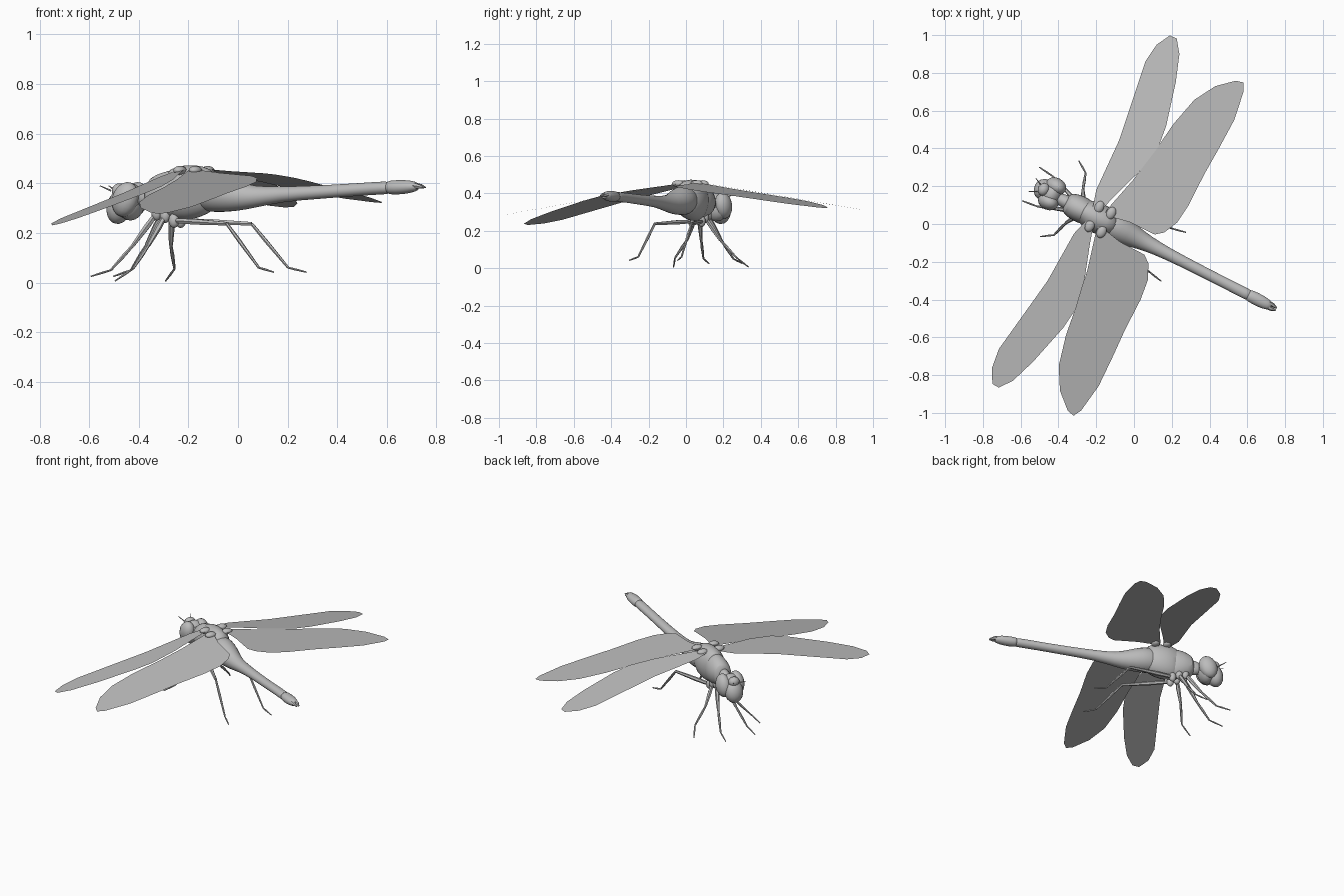
import bpy, bmesh, math
from mathutils import Matrix, Vector

cube = bpy.data.objects.get("Cube")
if cube:
    bpy.data.objects.remove(cube)

# One grey for the whole insect
grey = bpy.data.materials.new("soft_grey")
grey.use_nodes = True
COLOUR = (0.5, 0.5, 0.5, 1)
grey.diffuse_color = COLOUR
grey.node_tree.nodes["Principled BSDF"].inputs["Base Color"].default_value = COLOUR

# Body frame: u runs to the tail, v to the insect's left side
PLACE = Matrix.Translation((-0.2, 0.035, 0)) @ Matrix.Rotation(math.radians(-27), 4, 'Z')


def finish(name, bm, smooth=True, subdiv=0):
    bmesh.ops.transform(bm, matrix=PLACE, verts=bm.verts)
    mesh = bpy.data.meshes.new(name)
    bm.to_mesh(mesh)
    bm.free()
    mesh.materials.append(grey)
    obj = bpy.data.objects.new(name, mesh)
    bpy.context.collection.objects.link(obj)
    if subdiv:
        obj.modifiers.new("Rounding", 'SUBSURF').levels = subdiv
        obj.modifiers["Rounding"].render_levels = subdiv
    if smooth:
        bpy.ops.object.select_all(action='DESELECT')
        obj.select_set(True)
        bpy.context.view_layer.objects.active = obj
        bpy.ops.object.shade_smooth_by_angle(angle=math.radians(50))
    return obj


def tube(name, rows, sides=8, subdiv=0):
    """Loft ellipses along a path; each row is (point, half width, half height)."""
    bm = bmesh.new()
    points = [Vector(r[0]) for r in rows]
    rings = []
    for i, (p, (_, wide, high)) in enumerate(zip(points, rows)):
        along = (points[min(i + 1, len(points) - 1)] - points[max(i - 1, 0)]).normalized()
        side = along.cross(Vector((0, 0, 1))).normalized()
        up = side.cross(along)
        angles = [math.tau * k / sides for k in range(sides)]
        rings.append([bm.verts.new(p + side * wide * math.cos(a) + up * high * math.sin(a))
                      for a in angles])
    for a, b in zip(rings, rings[1:]):
        for k in range(sides):
            n = (k + 1) % sides
            bm.faces.new((a[k], a[n], b[n], b[k]))
    bm.faces.new(rings[0])
    bm.faces.new(rings[-1])
    bmesh.ops.recalc_face_normals(bm, faces=bm.faces)
    return finish(name, bm, subdiv=subdiv)


def trunk(name, rows):
    """Lengthwise body part from (u, bottom, top, half width)."""
    return tube(name, [((u, 0, (lo + hi) / 2), w, (hi - lo) / 2) for u, lo, hi, w in rows], 14, 1)


def ball(name, centre, radii, tilt=0):
    bm = bmesh.new()
    shape = (Matrix.Translation(centre) @ Matrix.Rotation(math.radians(tilt), 4, 'Y')
             @ Matrix.Diagonal((*radii, 1)))
    bmesh.ops.create_uvsphere(bm, u_segments=16, v_segments=10, radius=1, matrix=shape)
    return finish(name, bm)


def wing(name, outline, side, slope_u, slope_v):
    """Flat membrane lying on a sloping plane."""
    bm = bmesh.new()
    verts = [bm.verts.new((u, side * v, 0.465 + slope_u * u + slope_v * v)) for u, v in outline]
    face = bm.faces.new(verts)
    face.normal_update()
    if face.normal.z < 0:
        face.normal_flip()
    return finish(name, bm, smooth=False)


# Thorax and abdomen
trunk("neck", [(-.24, .31, .37, .03), (-.2, .3, .39, .035), (-.14, .29, .41, .045)])
trunk("front_thorax", [(-.185, .31, .40, .03), (-.17, .28, .425, .062), (-.11, .26, .45, .074),
                       (-.05, .25, .46, .07), (0, .27, .45, .05)])
trunk("main_thorax", [(-.1, .29, .43, .03), (-.08, .25, .465, .07), (0, .245, .48, .088),
                      (.07, .27, .475, .078), (.12, .29, .45, .05)])
trunk("abdomen", [(.05, .31, .42, .04), (.07, .285, .445, .075), (.14, .28, .44, .08),
                  (.22, .285, .41, .062), (.3, .3, .388, .044), (.42, .325, .387, .033),
                  (.6, .337, .392, .03), (.78, .35, .402, .029), (.9, .355, .41, .031),
                  (.92, .36, .405, .028)])
trunk("tail_tip", [(.9, .36, .405, .026), (.91, .353, .413, .034), (.98, .355, .415, .035),
                   (1.02, .365, .41, .028), (1.04, .37, .4, .02)])

# Head
ball("face", (-.315, .005, .305), (.05, .058, .07), 15)
ball("head_core", (-.265, .005, .325), (.055, .075, .075))
ball("brow", (-.315, .005, .37), (.03, .035, .03))

# Wing outlines, root along the leading edge to the tip and back
FORE = [(-.035, .02), (-.066, .13), (-.077, .415), (-.124, .73), (-.143, .855), (-.13, .96),
        (-.09, 1.035), (-.05, 1.037), (0, .97), (.05, .83), (.11, .6), (.124, .484),
        (.094, .32), (.037, .15), (0, .025)]
HIND = [(.03, .03), (.033, .067), (.085, .27), (.115, .435), (.14, .627), (.18, .79),
        (.246, .905), (.33, .98), (.37, .99), (.393, .947), (.417, .79), (.413, .62),
        (.406, .46), (.407, .28), (.394, .17), (.357, .092), (.317, .06), (.17, .058)]
wing("left_fore_wing", FORE, 1, .08, -.15)
wing("left_hind_wing", HIND, 1, -.055, -.125)
wing("right_fore_wing", FORE, -1, .19, -.21)
wing("right_hind_wing", HIND, -1, -.08, -.16)

# Legs: hip, knee, ankle and foot
LEGS = {
    "fore": [(-.13, .025, .28), (-.22, .06, .15), (-.305, .09, .05), (-.39, .1, .025)],
    "middle": [(-.09, .03, .27), (-.13, .1, .15), (-.157, .185, .055), (-.218, .225, .006)],
    "hind": [(-.05, .03, .25), (.23, .11, .237), (.385, .13, .06), (.46, .145, .042)],
}
for side, label in ((1, "left"), (-1, "right")):
    for pair, joints in LEGS.items():
        hip, knee, ankle, foot = [Vector((u, side * v, z)) for u, v, z in joints]
        for part, a, b, r, s in (("thigh", hip, knee, .013, .008), ("shin", knee, ankle, .008, .005),
                                 ("foot", ankle, foot, .005, .003)):
            mid = a.lerp(b, .4)
            tube(f"{label}_{pair}_{part}", [(a, r * .8, r * .8), (mid, r, r), (b, s, s)], 6)
        ball(f"{label}_{pair}_hip", hip, (.022, .02, .03))
    # Eyes, wing joints, feelers and tail claspers
    ball(f"{label}_eye", (-.265, .005 + side * .045, .335), (.055, .045, .072), 20)
    for u in (-.01, .06):
        ball(f"{label}_wing_joint", (u, side * .055, .452), (.025, .035, .018))
    tube(f"{label}_feeler", [((-.34, side * .02, .37), .004, .004), ((-.38, side * .04, .39), .002, .002)], 5)
    tube(f"{label}_clasper", [((1.02, side * .012, .392), .012, .012), ((1.045, side * .011, .388), .011, .01),
                              ((1.07, side * .006, .383), .004, .003)], 6)
